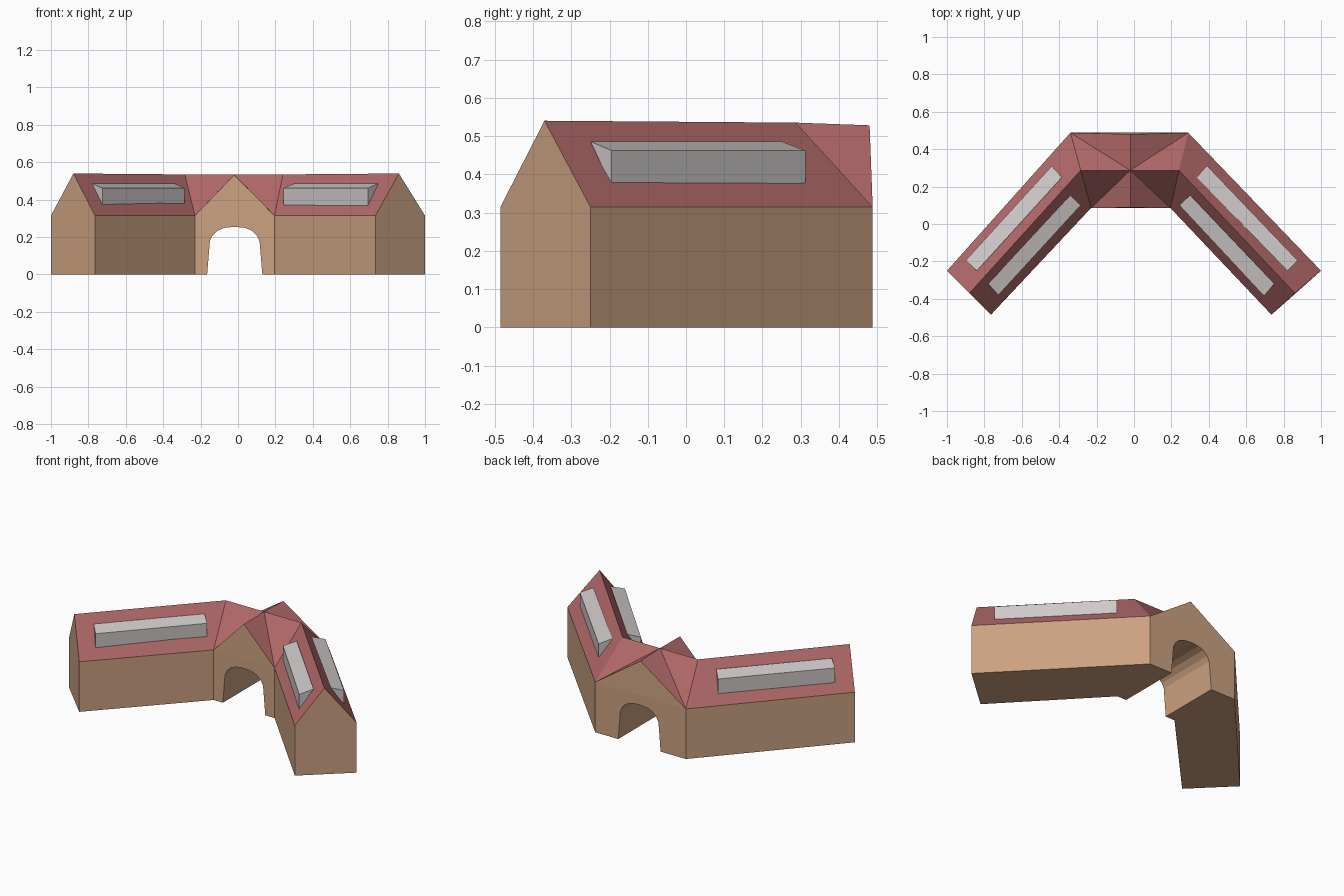
import bpy, bmesh
from mathutils import Vector

if "Cube" in bpy.data.objects:
    bpy.data.objects.remove(bpy.data.objects["Cube"])


def material(name, rgb):
    m = bpy.data.materials.new(name)
    m.diffuse_color = (*rgb, 1)
    m.use_nodes = True
    m.node_tree.nodes["Principled BSDF"].inputs["Base Color"].default_value = m.diffuse_color
    return m


WALL = material("tan_wall", (0.60, 0.36, 0.22))
ROOF = material("red_roof", (0.44, 0.14, 0.14))
GLASS = material("pale_grey_skylight", (0.62, 0.58, 0.58))


def make(name, verts, faces, mats, roof_rule=False):
    bm = bmesh.new()
    vs = [bm.verts.new(v) for v in verts]
    for f in faces:
        bm.faces.new([vs[i] for i in f])
    bmesh.ops.recalc_face_normals(bm, faces=bm.faces)
    bm.normal_update()
    if roof_rule:                       # upward-sloping faces are roof
        for f in bm.faces:
            f.material_index = 1 if f.normal.z > 0.3 else 0
    me = bpy.data.meshes.new(name)
    bm.to_mesh(me)
    bm.free()
    for m in mats:
        me.materials.append(m)
    ob = bpy.data.objects.new(name, me)
    bpy.context.collection.objects.link(ob)
    return ob


# Building shell: four cross-sections (outer eave, ridge, inner eave) left to right
EAVE = 0.315
sections = [
    ((-1.0, -0.25), (-0.88, -0.37, 0.54), (-0.765, -0.485)),
    ((-0.34, 0.488), (-0.285, 0.287, 0.535), (-0.23, 0.085)),
    ((0.29, 0.488), (0.24, 0.287, 0.535), (0.195, 0.085)),
    ((1.0, -0.25), (0.86, -0.37, 0.54), (0.735, -0.485)),
]
verts = []
for o, r, i in sections:               # 0 outer base, 1 outer eave, 2 ridge, 3 inner eave, 4 inner base
    verts += [(*o, 0), (*o, EAVE), r, (*i, EAVE), (*i, 0)]
faces = [(0, 1, 2, 3, 4), (15, 16, 17, 18, 19)]          # end gables
for a in (0, 10):                                        # two wings
    b = a + 5
    faces += [(a + k, a + k + 1, b + k + 1, b + k) for k in range(4)]
    faces.append((a + 4, a, b, b + 4))
# Cross-gabled gatehouse between the wings
C, F, B = 20, 21, 22
verts += [(-0.02, 0.287, 0.535), (-0.02, 0.088, 0.533), (-0.02, 0.48, 0.528)]
faces += [(5, 6, 11, 10), (9, 8, 13, 14), (9, 5, 10, 14),
          (8, F, 13), (6, B, 11)]
for eave, peak in ((8, F), (13, F), (6, B), (11, B)):
    ridge = 7 if eave in (6, 8) else 12
    faces += [(eave, peak, C), (eave, C, ridge)]
building = make("building", verts, faces, [WALL, ROOF], True)

# Archway cut through the gatehouse
arch = [(-0.165, -0.1), (-0.165, 0), (-0.15, 0.18), (-0.135, 0.21), (-0.105, 0.237),
        (-0.07, 0.25), (-0.02, 0.255), (0.035, 0.25), (0.07, 0.237), (0.1, 0.21),
        (0.115, 0.18), (0.13, 0), (0.13, -0.1)]
n = len(arch)
cutter = make("archway_cutter",
              [(x, -0.3, z) for x, z in arch] + [(x, 0.8, z) for x, z in arch],
              [tuple(range(n)), tuple(range(n, 2 * n))] +
              [(k, (k + 1) % n, (k + 1) % n + n, k + n) for k in range(n)], [WALL])
cutter.hide_render = True
mod = building.modifiers.new("archway", 'BOOLEAN')
mod.operation = 'DIFFERENCE'
mod.solver = 'EXACT'
mod.object = cutter
dg = bpy.context.evaluated_depsgraph_get()
cut_mesh = bpy.data.meshes.new_from_object(building.evaluated_get(dg))
building.modifiers.clear()
building.data = cut_mesh
bpy.data.objects.remove(cutter)


# Wedge skylights: upper edge on the roof, lower edge raised to a vertical face
def skylight(name, up_a, up_b, low_a, low_b):
    v = []
    for u, l in ((up_a, low_a), (up_b, low_b)):
        v += [(*u, 0.486), (*l, 0.462), (*l, 0.37)]
    make(name, v, [(0, 1, 2), (3, 4, 5), (0, 1, 4, 3), (1, 2, 5, 4), (2, 0, 3, 5)], [GLASS])


skylight("left_outer_skylight", (-0.84, -0.25), (-0.385, 0.25), (-0.9, -0.195), (-0.44, 0.31))
skylight("left_inner_skylight", (-0.78, -0.32), (-0.34, 0.155), (-0.725, -0.38), (-0.285, 0.1))
skylight("right_outer_skylight", (0.82, -0.25), (0.335, 0.25), (0.875, -0.195), (0.39, 0.312))
skylight("right_inner_skylight", (0.75, -0.32), (0.30, 0.155), (0.695, -0.385), (0.243, 0.1))
